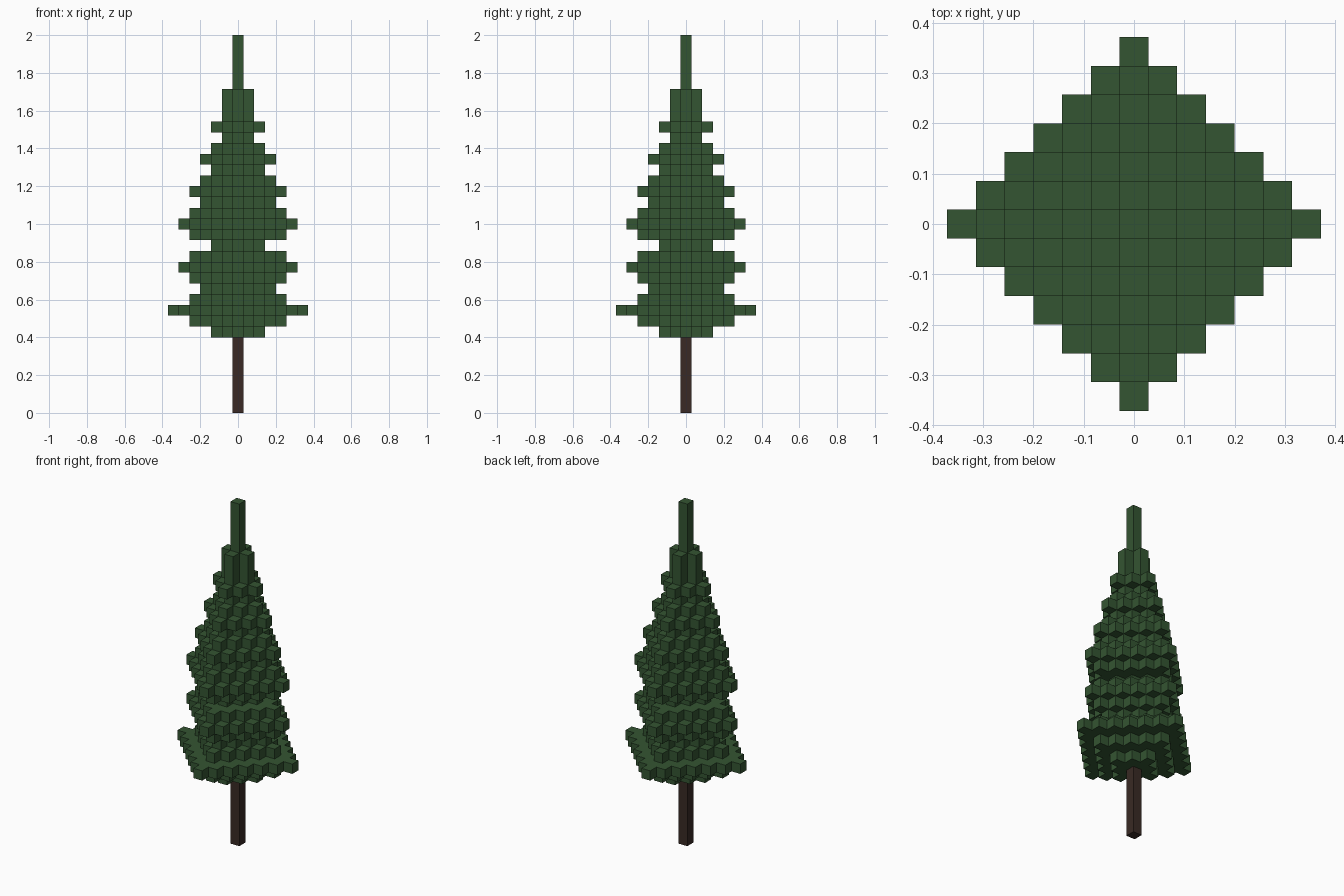
import bpy
import bmesh
from mathutils import Vector

cube = bpy.data.objects.get("Cube")
if cube:
    bpy.data.objects.remove(cube)

U = 2 / 35          # edge of one block
TRUNK = 7           # trunk height in blocks


def material(name, rgb):
    m = bpy.data.materials.new(name)
    m.use_nodes = True
    color = (*rgb, 1)
    m.diffuse_color = color
    m.node_tree.nodes["Principled BSDF"].inputs["Base Color"].default_value = color
    return m


def block_object(name, cells, mat):
    """Outer skin of a set of unit blocks."""
    bm = bmesh.new()
    for cell in cells:
        for axis in range(3):
            for sign in (-1, 1):
                near = list(cell)
                near[axis] += sign
                if tuple(near) in cells:
                    continue
                n, a, b = Vector(), Vector(), Vector()
                n[axis] = sign / 2
                a[(axis + 1) % 3] = sign / 2
                b[(axis + 2) % 3] = 1 / 2
                mid = Vector(cell) + Vector((0, 0, 0.5)) + n
                corners = (mid - a - b, mid + a - b, mid + a + b, mid - a + b)
                bm.faces.new([bm.verts.new(c * U) for c in corners])
    bmesh.ops.remove_doubles(bm, verts=bm.verts, dist=U / 100)
    mesh = bpy.data.meshes.new(name)
    bm.to_mesh(mesh)
    bm.free()
    mesh.materials.append(mat)
    obj = bpy.data.objects.new(name, mesh)
    bpy.context.collection.objects.link(obj)


green = material("needle green", (0.034, 0.090, 0.032))
brown = material("bark brown", (0.041, 0.023, 0.018))

# Trunk
block_object("trunk", {(0, 0, z) for z in range(TRUNK)}, brown)

# Foliage: stacked diamond layers, radius in blocks from bottom to top
radii = "2464345424543432321211100000"
span = range(-6, 7)
foliage = {(x, y, TRUNK + i)
           for i, r in enumerate(radii)
           for x in span for y in span
           if abs(x) + abs(y) <= int(r)}
block_object("foliage", foliage, green)
